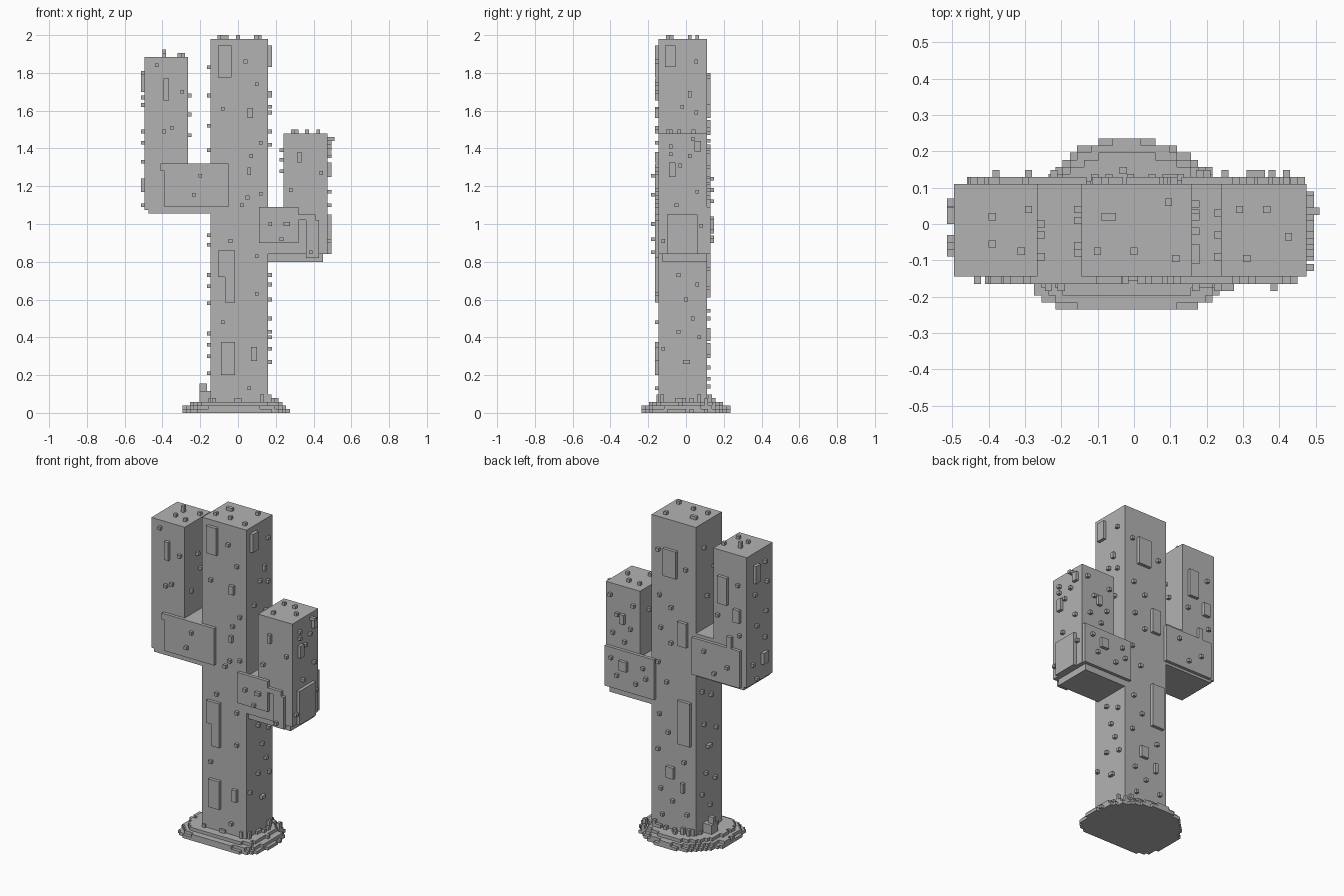
import bpy
import bmesh
import random
from mathutils import Vector

cube = bpy.data.objects.get("Cube")
if cube:
    bpy.data.objects.remove(cube, do_unlink=True)

random.seed(4)
VOXEL = 0.0196
GREY = (0.45, 0.45, 0.45, 1)
material = bpy.data.materials.new("stone grey")
material.use_nodes = True
material.diffuse_color = GREY
material.node_tree.nodes["Principled BSDF"].inputs["Base Color"].default_value = GREY


def add_box(bm, low, high):
    """Add an axis-aligned block between two opposite corners."""
    low, high = Vector(low), Vector(high)
    verts = bmesh.ops.create_cube(bm, size=1)["verts"]
    for vert in verts:
        vert.co = Vector(l + (h - l) * (c + 0.5) for l, h, c in zip(low, high, vert.co))


def finish(bm, name):
    mesh = bpy.data.meshes.new(name)
    bm.to_mesh(mesh)
    bm.free()
    mesh.materials.append(material)
    bpy.context.collection.objects.link(bpy.data.objects.new(name, mesh))


def blocks(name, *boxes):
    bm = bmesh.new()
    for low, high in boxes:
        add_box(bm, low, high)
    finish(bm, name)


def studs(name, axis, side, level, dots=(), panels=()):
    """Raise single voxels and panels (in hundredths) on one flat face."""
    bm = bmesh.new()
    half = VOXEL * 50
    rects = [(u - half, u + half, v - half, v + half) for u, v in dots]
    for left, right, bottom, top in rects + list(panels):
        low, high = [left / 100, bottom / 100], [right / 100, top / 100]
        inner, outer = sorted((level - side * 0.002, level + side * VOXEL))
        low.insert(axis, inner)
        high.insert(axis, outer)
        add_box(bm, low, high)
    finish(bm, name)


X, Y, Z = range(3)
FRONT, BACK = -0.145, 0.11
TRUNK_L, TRUNK_R = 0.16, -0.145

# Trunk and the two upright arms with their elbows
blocks("trunk", ((TRUNK_R, FRONT, 0), (TRUNK_L, BACK, 1.98)))
blocks("right_arm", ((-0.495, FRONT, 1.075), (-0.265, BACK, 1.885)))
blocks("right_elbow",
       ((-0.495, FRONT, 1.075), (TRUNK_R, BACK, 1.32)),
       ((-0.475, FRONT, 1.055), (TRUNK_R, BACK, 1.08)))
blocks("left_arm", ((0.24, FRONT, 0.84), (0.475, BACK, 1.48)))
blocks("left_elbow",
       ((TRUNK_L, FRONT, 0.84), (0.475, BACK, 1.07)),
       ((TRUNK_L, -0.125, 0.8), (0.45, BACK, 0.85)))

# Raised slabs wrapped around the elbows
studs("right_elbow_front_slab", Y, -1, FRONT, panels=[(-39, -5, 109, 132), (-41, -39, 128, 132)])
studs("right_elbow_back_slab", Y, 1, BACK, panels=[(-46, -13, 107, 130)])
studs("left_elbow_front_slab", Y, -1, FRONT, panels=[(11, 32, 90, 109), (32, 41, 102, 105), (36, 43, 82, 102)])
studs("left_elbow_back_slab", Y, 1, BACK, panels=[(13, 47, 84, 109)])
studs("left_elbow_side_slab", X, 1, 0.475, panels=[(-10, 6, 84, 105)])

# Trunk details
studs("trunk_front_studs", Y, -1, FRONT,
      [(4, 186), (10, 174), (-8, 161), (12, 143), (7, 136), (12, 116), (5, 114), (2, 110),
       (-4, 91), (10, 83), (10, 63), (-8, 48), (6, 13)],
      [(-10.5, -3.5, 177.5, 194.5), (5, 8, 156, 161.5), (5, 7, 126, 130),
       (-10.5, -1.5, 72, 86), (-7, -1.5, 58.5, 72), (-9, -1.5, 20, 37.5), (7, 10, 27.5, 35)])
studs("trunk_back_studs", Y, 1, BACK,
      [(11, 178), (-8, 170), (10, 150), (2, 144), (9, 130), (2, 122), (11, 108), (5, 97),
       (10, 76), (4, 66), (11, 54), (-7, 50), (9, 30), (1, 24), (-9, 18), (8, 14)],
      [(-2, 7, 163, 180), (-9, -3, 122, 137), (-11.5, -3, 61, 88), (0, 5, 38, 45), (-7, -5, 31, 37)])
studs("trunk_left_studs", X, 1, TRUNK_L,
      [(5.5, 186), (-2, 162), (5.5, 159), (-8, 149), (3, 142), (-4, 73), (0, 60),
       (3.5, 50), (-4, 43), (-12, 34), (6, 68), (7, 40)],
      [(-11, -5.5, 183, 194.5), (1, 3, 167, 170.5), (-1.5, 2, 26, 28)])
studs("trunk_right_studs", X, -1, TRUNK_R,
      [(4, 183), (-6, 168), (1, 152), (-8, 139), (6, 94), (-3, 89), (4, 73), (-8, 67),
       (2, 42), (-7, 36), (6, 30), (-2, 21)],
      [(-3, 1, 57, 59)])
studs("trunk_top_studs", Z, 1, 1.98,
      [(-10, -7.5), (0, -7.5), (11.5, -9.5), (9.5, 6)], [(-9, -5, 1, 3)])

# Right arm details
studs("right_arm_front_studs", Y, -1, FRONT,
      [(-43, 184), (-29.5, 170), (-35, 151), (-39, 149)], [(-39.5, -36.5, 165.5, 177)])
studs("right_arm_back_studs", Y, 1, BACK,
      [(-44, 170), (-30, 148), (-45, 139)],
      [(-37, -30.5, 156, 173), (-45.5, -41, 147, 155), (-40, -37, 130, 137)])
studs("right_arm_outer_studs", X, -1, -0.495,
      [(-6, 180), (-8, 167), (4, 163), (-7, 149), (2, 143), (-6, 133), (6, 120), (2, 110)],
      [(0, 4.5, 170, 181), (-8, -3, 117, 124)])
studs("right_arm_inner_studs", X, 1, -0.265, [(-3, 168), (-9, 147), (0, 158)])
studs("right_arm_top_studs", Z, 1, 1.885, [(-29, 4), (-39, -5.5), (-31, -7.5)])
studs("right_arm_tall_stud", Z, 1, 1.905, [(-39, 2)])
studs("right_arm_tall_stud_foot", Z, 1, 1.885, [(-39, 2)])
studs("right_elbow_front_studs", Y, -1, FRONT - VOXEL, [(-20, 125.5), (-23.5, 115.5)])
studs("right_elbow_back_studs", Y, 1, BACK + VOXEL, [(-22, 124), (-38, 118), (-29, 112)])

# Left arm details
studs("left_arm_front_studs", Y, -1, FRONT, [(44, 127), (28, 118)], [(31.5, 33.5, 132.5, 138)])
studs("left_arm_back_studs", Y, 1, BACK,
      [(44, 141), (28, 138), (39, 130), (30, 123), (42, 118), (34, 114)], [(34, 37, 125, 131)])
studs("left_arm_outer_studs", X, 1, 0.475,
      [(3.5, 145), (-8, 141), (-8, 137), (2, 136), (-3, 131), (6, 117), (-5, 110), (8, 99), (-12, 91)],
      [(4.5, 8, 138.5, 144), (-9, -5.5, 125, 132.5)])
studs("left_arm_long_stud", X, 1, 0.475 + VOXEL * 0.8, [(3.5, 145)])
studs("left_arm_inner_studs", X, -1, 0.24, [(-3, 139), (-9, 128), (3, 134)])
studs("left_arm_top_studs", Z, 1, 1.48, [(29, 4), (36.5, 4), (42.5, -3.5), (31, -9.5)])
studs("left_elbow_front_studs", Y, -1, FRONT - VOXEL,
      [(17, 100), (23, 92), (38.5, 85)], [(24, 27.5, 99, 101)])
studs("left_elbow_back_studs", Y, 1, BACK + VOXEL,
      [(42, 103), (20, 102), (38, 93), (25, 91), (18, 96)], [(31, 36, 97, 103)])

# Stepped rubble mound: rows of blocks in shrinking layers
bm = bmesh.new()
for layer, scale in enumerate((1, 0.94, 0.83)):
    for row in range(-12, 12):
        y = (row + 0.5) * VOXEL
        power = 4 if y < 0 else 1.8
        reach = 1 - (abs(y) / (0.243 * scale)) ** power
        if reach <= 0:
            continue
        width = 0.285 * scale * reach ** (1 / power)
        ends = [round((-0.012 + side * width) / VOXEL + random.uniform(-0.6, 0.6)) * VOXEL
                for side in (-1, 1)]
        if ends[1] - ends[0] > VOXEL:
            add_box(bm, (ends[0], row * VOXEL, layer * VOXEL),
                    (ends[1], (row + 1) * VOXEL, (layer + 1) * VOXEL))
finish(bm, "rubble_mound")

# Loose rubble columns heaped against the trunk
bm = bmesh.new()
for column in range(-10, 11):
    for row in range(-9, 8):
        x, y = column * VOXEL, row * VOXEL
        gap = max(TRUNK_R - x, x - TRUNK_L, FRONT - y, y - BACK)
        if -VOXEL / 2 < gap < 0.045 and random.random() < 0.4:
            steps = 3 + random.choice((1, 1, 2)) - (gap > 0.025)
            add_box(bm, (x, y, 0.03), (x + VOXEL, y + VOXEL, steps * VOXEL))
add_box(bm, (-0.205, -0.02, 0), (TRUNK_R, 0.04, 0.115))
add_box(bm, (-0.205, 0, 0), (-0.165, 0.02, 0.155))
finish(bm, "loose_rubble")
